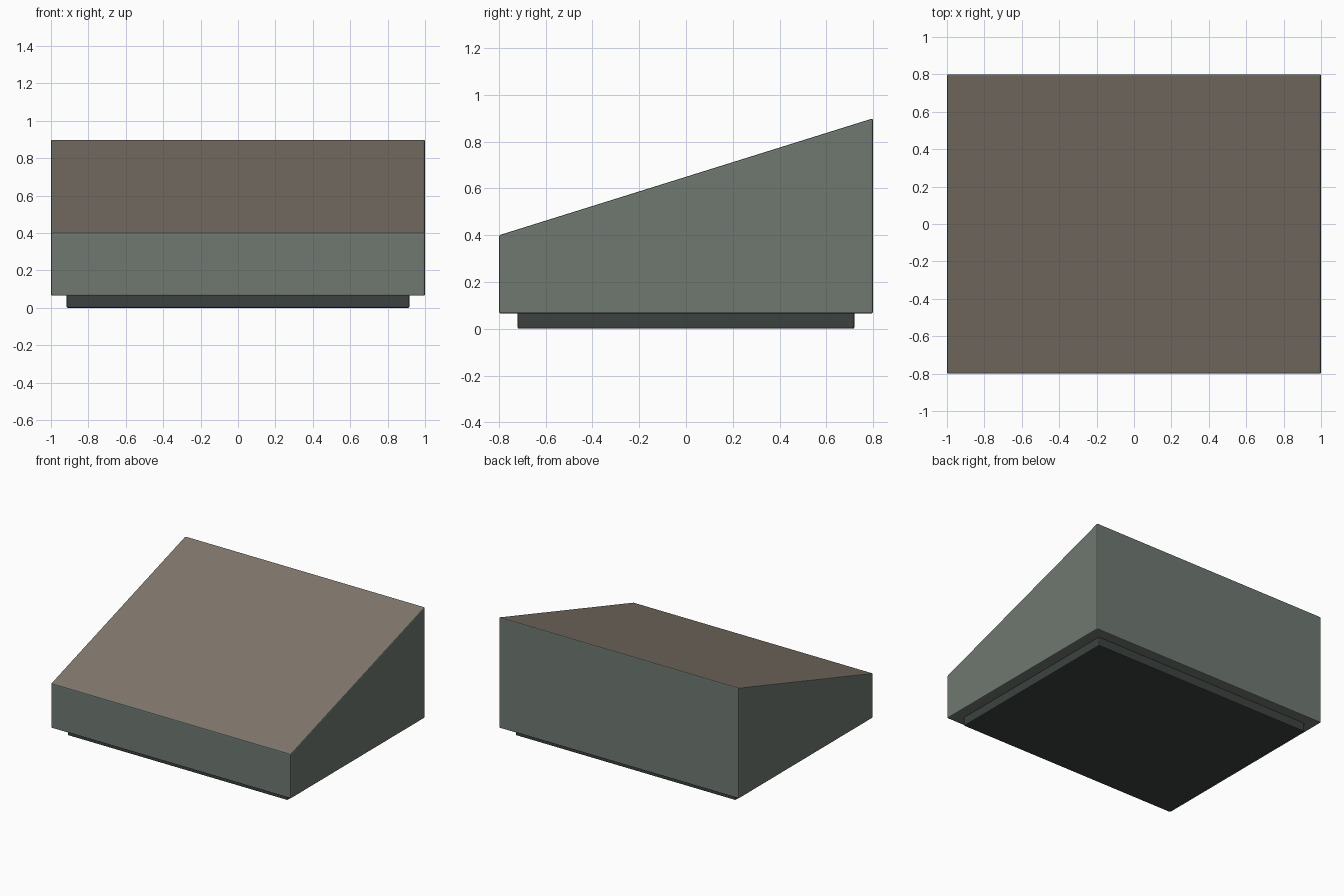
import bpy, bmesh

if "Cube" in bpy.data.objects:
    bpy.data.objects.remove(bpy.data.objects["Cube"])


def material(name, rgb):
    m = bpy.data.materials.new(name)
    m.diffuse_color = (*rgb, 1)
    m.use_nodes = True
    m.node_tree.nodes["Principled BSDF"].inputs["Base Color"].default_value = m.diffuse_color
    return m


def extrude_profile(name, profile, half_width, mats, bevel):
    """Extrude a (y, z) side profile symmetrically along x, with softened edges."""
    bm = bmesh.new()
    face = bm.faces.new([bm.verts.new((-half_width, y, z)) for y, z in profile])
    ext = bmesh.ops.extrude_face_region(bm, geom=[face])
    moved = [v for v in ext["geom"] if isinstance(v, bmesh.types.BMVert)]
    bmesh.ops.translate(bm, verts=moved, vec=(2 * half_width, 0, 0))
    bmesh.ops.recalc_face_normals(bm, faces=bm.faces)
    for f in bm.faces:
        f.material_index = int(len(mats) > 1 and f.normal.z > 0.5)
    mesh = bpy.data.meshes.new(name)
    bm.to_mesh(mesh)
    bm.free()
    for m in mats:
        mesh.materials.append(m)
    ob = bpy.data.objects.new(name, mesh)
    bpy.context.collection.objects.link(ob)
    mod = ob.modifiers.new("soft_edges", "BEVEL")
    mod.width = bevel
    mod.segments = 2
    mod.limit_method = "ANGLE"
    mod.material = 0
    return ob


green = material("grey_green", (0.16, 0.19, 0.165))
brown = material("warm_brown", (0.22, 0.185, 0.15))
dark = material("dark_base", (0.045, 0.055, 0.052))

# Wedge body with a sloping coloured top
extrude_profile("wedge_body",
                [(-0.8, 0.065), (0.8, 0.065), (0.8, 0.9), (-0.8, 0.4)],
                1.0, [green, brown], 0.007)

# Recessed plinth underneath
extrude_profile("plinth",
                [(-0.72, 0), (0.72, 0), (0.72, 0.08), (-0.72, 0.08)],
                0.917, [dark], 0.007)
